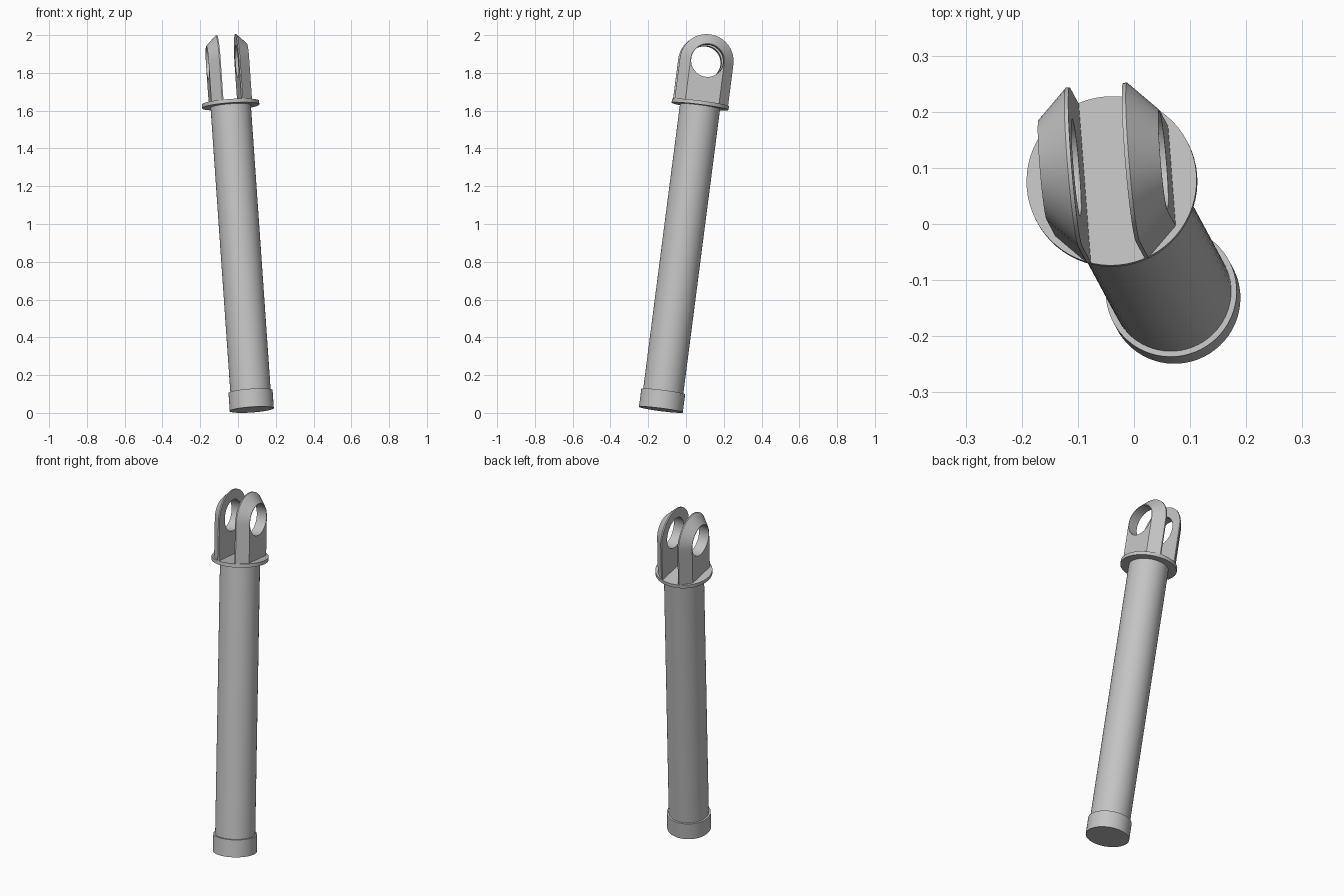
import bpy, bmesh, math
from mathutils import Matrix, Vector

cube = bpy.data.objects.get("Cube")
if cube:
    bpy.data.objects.remove(cube, do_unlink=True)

# Single plain metal colour
metal = bpy.data.materials.new("plain grey metal")
metal.use_nodes = True
grey = (0.55, 0.55, 0.55, 1)
metal.diffuse_color = grey
metal.node_tree.nodes["Principled BSDF"].inputs["Base Color"].default_value = grey

# Leaning frame: local z runs up the rod, local x runs across the fork
base = Vector((0.073, -0.133, 0.017))
w = (Vector((-0.04, 0.077, 1.643)) - base).normalized()
v = Vector((-0.083, 0.99, 0))
v = (v - w * v.dot(w)).normalized()
u = v.cross(w)
frame = Matrix.Translation(base) @ Matrix((u, v, w)).transposed().to_4x4()

FLANGE_TOP = 1.643
EYE_HEIGHT = 0.219
STEPS = 24


def finish(name, bm):
    bmesh.ops.recalc_face_normals(bm, faces=bm.faces)
    mesh = bpy.data.meshes.new(name)
    bm.to_mesh(mesh)
    bm.free()
    mesh.materials.append(metal)
    obj = bpy.data.objects.new(name, mesh)
    bpy.context.collection.objects.link(obj)
    obj.matrix_world = frame
    bpy.ops.object.select_all(action='DESELECT')
    obj.select_set(True)
    bpy.context.view_layer.objects.active = obj
    bpy.ops.object.shade_smooth_by_angle(angle=math.radians(30))


def disc(name, radius, low, high):
    bm = bmesh.new()
    bmesh.ops.create_cone(bm, cap_ends=True, segments=64, radius1=radius, radius2=radius,
                          depth=high - low, matrix=Matrix.Translation((0, 0, (low + high) / 2)))
    finish(name, bm)


def circle(radius):
    angles = [math.pi * i / STEPS for i in range(2 * STEPS)]
    return [(radius * math.cos(a), radius * math.sin(a)) for a in angles]


def arch(half):
    # Round top, then straight down one side, along the foot and up the other
    points = circle(half)[:STEPS]
    depth, third = EYE_HEIGHT + 0.004, STEPS // 3
    corners = [(-half, 0), (-half, -depth), (half, -depth), (half, 0)]
    for a, b in zip(corners, corners[1:]):
        for i in range(third):
            t = i / third
            points.append((a[0] + (b[0] - a[0]) * t, a[1] + (b[1] - a[1]) * t))
    return points


def lug(name, side):
    # Closed tube of loops: eye, inner face, thin rim, chamfer, outer face
    bm = bmesh.new()
    eye = circle(0.087)
    sections = [(0.048, eye), (0.048, arch(0.143)), (0.055, arch(0.143)),
                (0.108, arch(0.09)), (0.108, eye)]
    loops = [[bm.verts.new((side * x, y, z + FLANGE_TOP + EYE_HEIGHT)) for y, z in pts]
             for x, pts in sections]
    for k, a in enumerate(loops):
        b = loops[(k + 1) % len(loops)]
        for i in range(len(a)):
            j = (i + 1) % len(a)
            bm.faces.new((a[i], a[j], b[j], b[i]))
    finish(name, bm)


# Rod, end cap and flange
disc("end_cap", 0.117, 0, 0.097)
disc("shaft", 0.107, 0.09, FLANGE_TOP - 0.01)
disc("flange", 0.152, FLANGE_TOP - 0.02, FLANGE_TOP)

# Fork lugs with eyes
lug("left_lug", 1)
lug("right_lug", -1)
